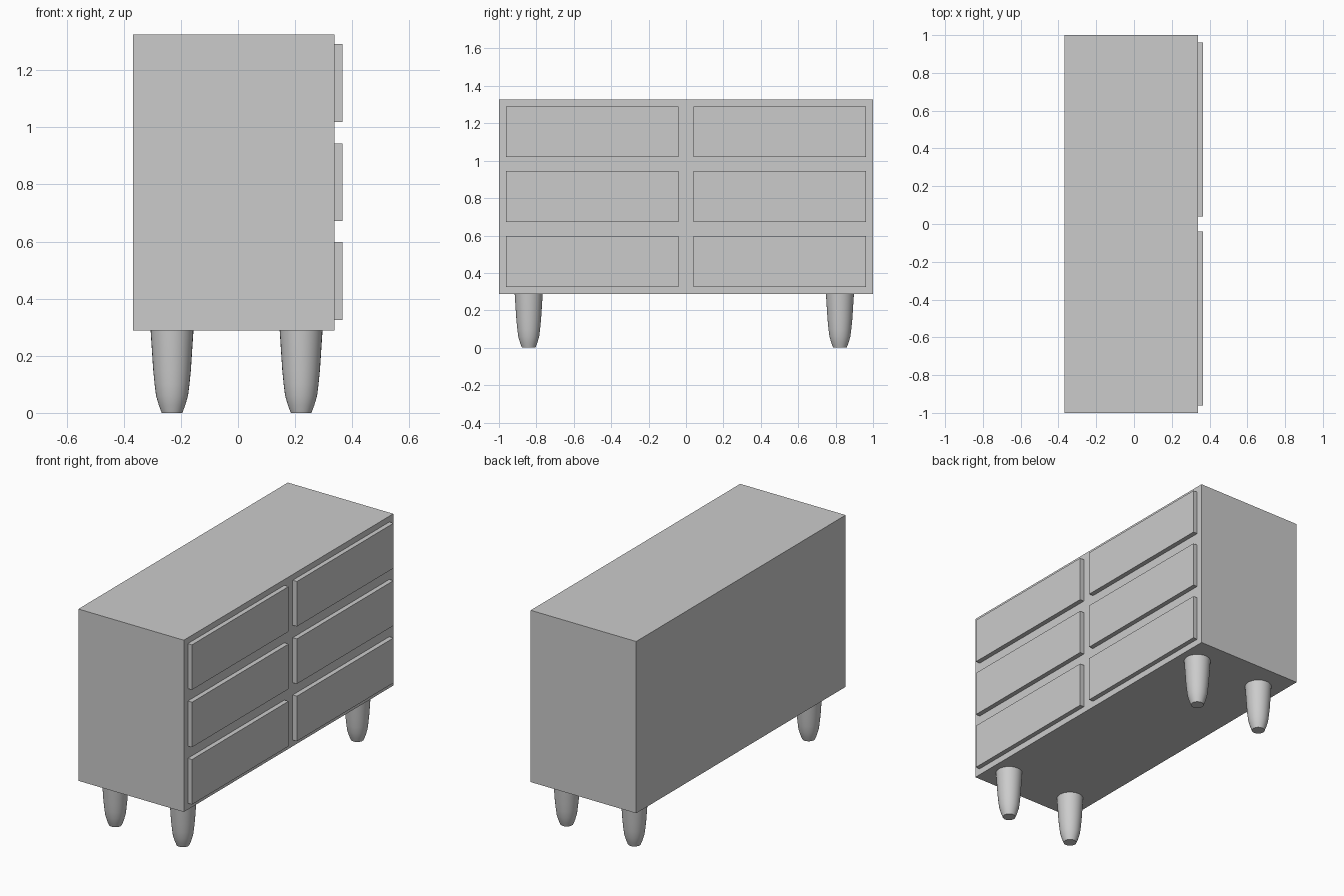
import bpy, bmesh, math

if "Cube" in bpy.data.objects:
    bpy.data.objects.remove(bpy.data.objects["Cube"])


def add_object(name, bm):
    mesh = bpy.data.meshes.new(name)
    bmesh.ops.recalc_face_normals(bm, faces=bm.faces)
    bm.to_mesh(mesh)
    bm.free()
    obj = bpy.data.objects.new(name, mesh)
    bpy.context.collection.objects.link(obj)
    return obj


def box(name, x0, x1, y0, y1, z0, z1):
    bm = bmesh.new()
    bmesh.ops.create_cube(bm, size=1)
    for v in bm.verts:
        v.co = (x1 if v.co.x > 0 else x0, y1 if v.co.y > 0 else y0, z1 if v.co.z > 0 else z0)
    return add_object(name, bm)


def leg(name, x, y, profile, sides=32):
    bm = bmesh.new()
    rings = [[bm.verts.new((r * math.cos(2 * math.pi * i / sides),
                            r * math.sin(2 * math.pi * i / sides), z))
              for i in range(sides)] for r, z in profile]
    for a, b in zip(rings, rings[1:]):
        for i in range(sides):
            j = (i + 1) % sides
            bm.faces.new((a[i], a[j], b[j], b[i]))
    bm.faces.new(rings[0][::-1])
    bm.faces.new(rings[-1])
    obj = add_object(name, bm)
    obj.location = (x, y, 0)
    bpy.ops.object.select_all(action='DESELECT')
    obj.select_set(True)
    bpy.context.view_layer.objects.active = obj
    bpy.ops.object.shade_smooth_by_angle(angle=math.radians(35))
    return obj


# Cabinet body
BOTTOM, FACE = 0.288, 0.338
box("cabinet_body", -0.367, FACE, -1, 1, BOTTOM, 1.326)

# Drawer fronts: three rows, two columns, on the +x face
for row, z in enumerate((0.326, 0.672, 1.019)):
    for side, y in (("left", -0.962), ("right", 0.040)):
        box(f"drawer_{side}_{row + 1}", FACE, 0.366, y, y + 0.922, z, z + 0.272)

# Tapered legs with rounded toes
profile = [(0.036, 0), (0.046, 0.026), (0.056, 0.06), (0.061, 0.10), (0.066, 0.15), (0.075, BOTTOM)]
for xn, x in (("back", -0.231), ("front", 0.221)):
    for yn, y in (("left", -0.841), ("right", 0.823)):
        leg(f"{xn}_{yn}_leg", x, y, profile)
